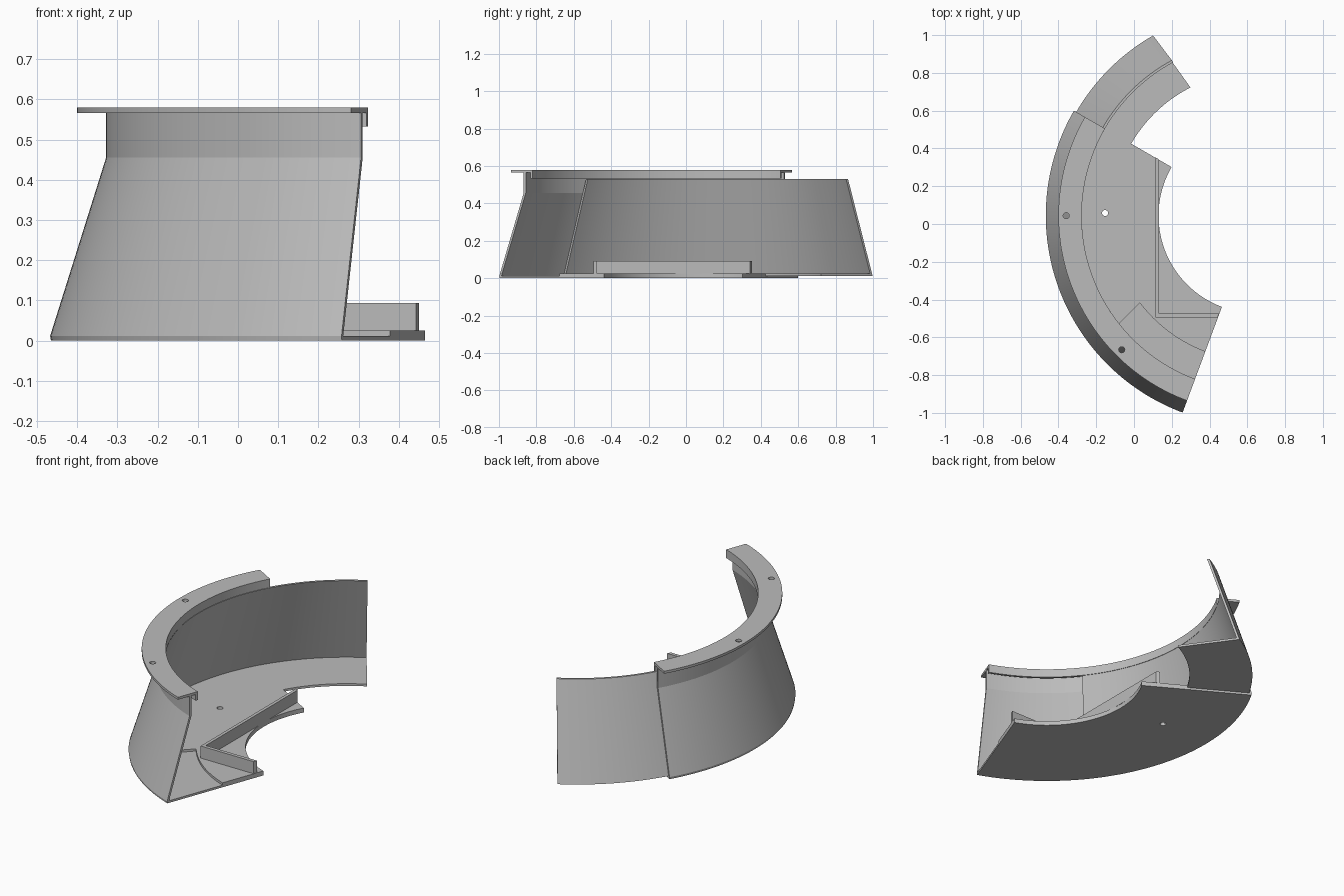
import bpy, bmesh
from math import radians, cos, sin

cube = bpy.data.objects.get("Cube")
if cube:
    bpy.data.objects.remove(cube, do_unlink=True)

CX, CY = 0.645, 0.044          # common centre of all arcs

grey = bpy.data.materials.new("plain_grey")
grey.use_nodes = True
grey.diffuse_color = (0.5, 0.5, 0.5, 1)
grey.node_tree.nodes["Principled BSDF"].inputs["Base Color"].default_value = (0.5, 0.5, 0.5, 1)


def make_object(name, bm):
    bmesh.ops.recalc_face_normals(bm, faces=bm.faces)
    mesh = bpy.data.meshes.new(name)
    bm.to_mesh(mesh)
    bm.free()
    mesh.materials.append(grey)
    obj = bpy.data.objects.new(name, mesh)
    bpy.context.collection.objects.link(obj)
    return obj


def sweep(name, profile, start, end, skew=0, steps=72):
    """Sweep a closed (radius, z) profile through an arc; skew slants the ends."""
    bm = bmesh.new()
    outer = max(r for r, z in profile)
    rings = []
    for i in range(steps + 1):
        ring = []
        for r, z in profile:
            a = radians(start + (end - start) * i / steps + skew * (r - outer))
            ring.append(bm.verts.new((CX + r * cos(a), CY + r * sin(a), z)))
        rings.append(ring)
    n = len(profile)
    for a, b in zip(rings, rings[1:]):
        for k in range(n):
            bm.faces.new((a[k], a[(k + 1) % n], b[(k + 1) % n], b[k]))
    bm.faces.new(rings[0])
    bm.faces.new(rings[-1])
    return make_object(name, bm)


def prism(name, outline, z0, z1):
    bm = bmesh.new()
    face = bm.faces.new([bm.verts.new((x, y, z0)) for x, y in outline])
    top = bmesh.ops.extrude_face_region(bm, geom=[face])["geom"]
    bmesh.ops.translate(bm, vec=(0, 0, z1 - z0),
                        verts=[v for v in top if isinstance(v, bmesh.types.BMVert)])
    return make_object(name, bm)


def drill(obj, radius, angle, z0, z1):
    a = radians(angle)
    bpy.ops.mesh.primitive_cylinder_add(
        vertices=24, radius=0.016, depth=z1 - z0,
        location=(CX + radius * cos(a), CY + radius * sin(a), (z0 + z1) / 2))
    cutter = bpy.context.object
    cutter.hide_render = True
    mod = obj.modifiers.new("hole", 'BOOLEAN')
    mod.operation, mod.solver, mod.object = 'DIFFERENCE', 'EXACT', cutter
    bpy.context.view_layer.objects.active = obj
    bpy.ops.object.modifier_apply(modifier=mod.name)
    bpy.data.objects.remove(cutter, do_unlink=True)


# Outer shell: stepped floor, sloping wall, top flange with inner lip
shell = sweep("outer_shell", [
    (0.515, 0), (1.11, 0), (1.112, 0.012), (0.973, 0.455), (0.973, 0.566),
    (1.045, 0.566), (1.045, 0.58), (0.922, 0.58), (0.922, 0.532), (0.935, 0.532),
    (0.935, 0.566), (0.961, 0.566), (0.961, 0.455), (1.1, 0.012),
    (0.768, 0.012), (0.768, 0.025), (0.515, 0.025)], 150, 249.6)

# Sliding liner nested inside the shell: floor ring and sloping wall
liner = sweep("sliding_liner", [
    (0.762, 0.0125), (1.098, 0.0125), (0.935, 0.53), (0.922, 0.53),
    (1.081, 0.025), (0.762, 0.025)], 119.7, 219.5, skew=8)

# Holes: two in the flange, one through both floors
for angle in (180, 225):
    drill(shell, 1.004, angle, 0.55, 0.6)
for part in (shell, liner):
    drill(part, 0.798, 179, -0.05, 0.06)

# L-shaped fence on the raised floor
fence = prism("floor_fence", [
    (0.114, 0.352), (0.114, -0.495), (0.442, -0.495),
    (0.45, -0.475), (0.132, -0.475), (0.132, 0.342)], 0.024, 0.093)

# Smooth curved walls with sharp edges
bpy.ops.object.select_all(action='DESELECT')
for obj in (shell, liner, fence):
    obj.select_set(True)
bpy.context.view_layer.objects.active = shell
bpy.ops.object.shade_smooth_by_angle(angle=radians(15))
